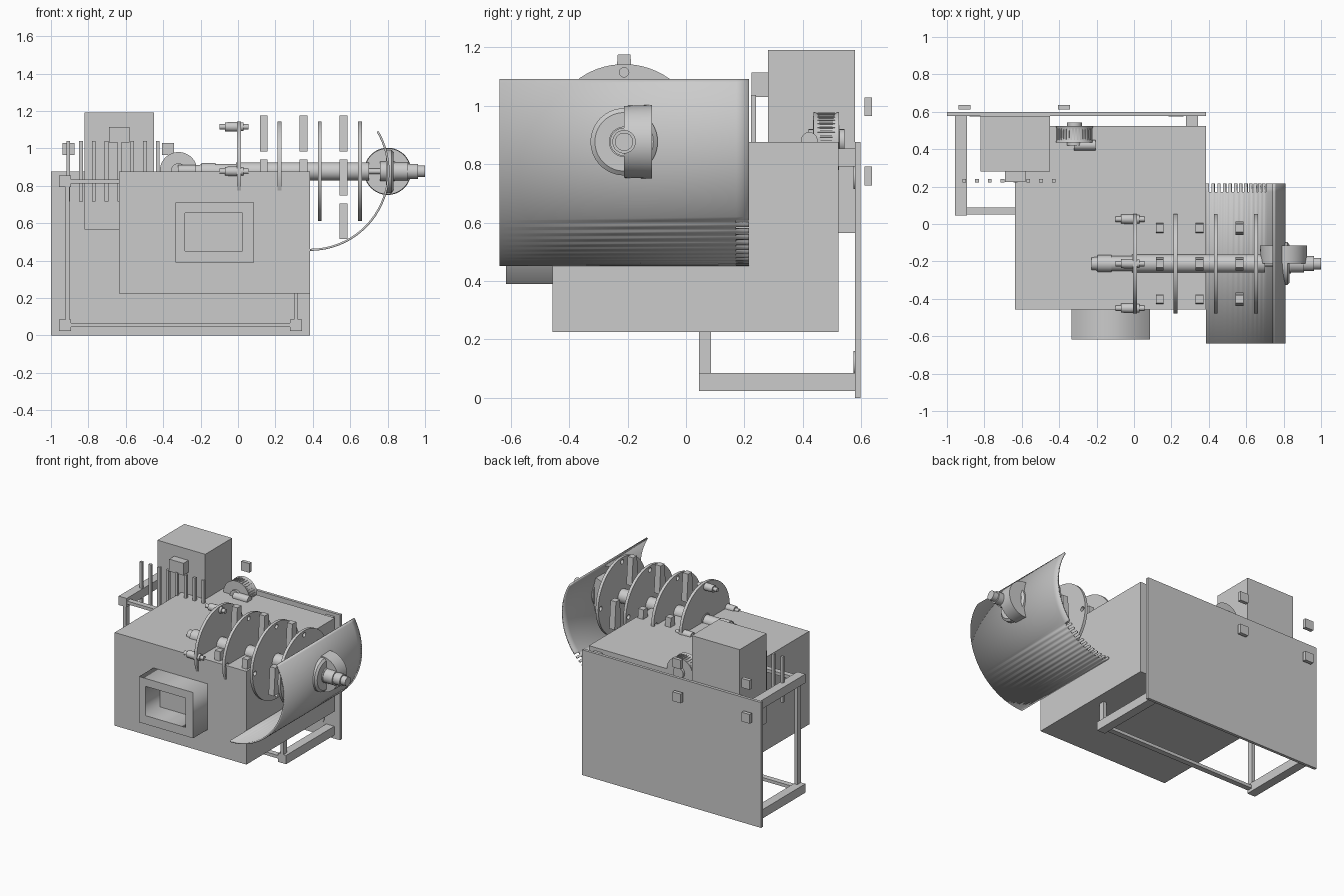
import bpy, bmesh
from math import sin, cos, pi, radians
from mathutils import Matrix

if "Cube" in bpy.data.objects:
    bpy.data.objects.remove(bpy.data.objects["Cube"])


def finish(name, bm, smooth=False):
    bmesh.ops.recalc_face_normals(bm, faces=bm.faces)
    me = bpy.data.meshes.new(name)
    bm.to_mesh(me)
    bm.free()
    ob = bpy.data.objects.new(name, me)
    bpy.context.collection.objects.link(ob)
    if smooth:
        smooth_object(ob)
    return ob


def smooth_object(ob):
    bpy.ops.object.select_all(action='DESELECT')
    ob.select_set(True)
    bpy.context.view_layer.objects.active = ob
    bpy.ops.object.shade_smooth_by_angle(angle=radians(35))


def box(name, x0, x1, y0, y1, z0, z1):
    bm = bmesh.new()
    bmesh.ops.create_cube(bm, size=1)
    for v in bm.verts:
        v.co.x = x1 if v.co.x > 0 else x0
        v.co.y = y1 if v.co.y > 0 else y0
        v.co.z = z1 if v.co.z > 0 else z0
    return finish(name, bm)


def lathe(name, profile, axis, a, b, segs=48):
    """Turned solid: profile of (position along axis, radius); a, b are the other two coordinates."""
    bm = bmesh.new()
    rings = []
    for p, r in profile:
        ring = []
        for i in range(segs):
            u, v = r * cos(2 * pi * i / segs), r * sin(2 * pi * i / segs)
            ring.append(bm.verts.new((p, a + u, b + v) if axis == 'x' else (a + u, p, b + v)))
        rings.append(ring)
    for r0, r1 in zip(rings, rings[1:]):
        for i in range(segs):
            j = (i + 1) % segs
            bm.faces.new((r0[i], r0[j], r1[j], r1[i]))
    bm.faces.new(rings[0])
    bm.faces.new(rings[-1])
    return finish(name, bm, True)


def outline(name, loops, depth, matrix):
    """Flat plate with holes, extruded from 2D loops."""
    cu = bpy.data.curves.new(name, 'CURVE')
    cu.dimensions = '2D'
    cu.fill_mode = 'BOTH'
    cu.extrude = depth / 2
    for pts in loops:
        sp = cu.splines.new('POLY')
        sp.points.add(len(pts) - 1)
        for p, (u, v) in zip(sp.points, pts):
            p.co = (u, v, 0, 1)
        sp.use_cyclic_u = True
    ob = bpy.data.objects.new(name, cu)
    bpy.context.collection.objects.link(ob)
    ob.matrix_world = matrix
    bpy.ops.object.select_all(action='DESELECT')
    ob.select_set(True)
    bpy.context.view_layer.objects.active = ob
    bpy.ops.object.convert(target='MESH')
    return bpy.context.view_layer.objects.active


def circle(u, v, r, n):
    return [(u + r * cos(2 * pi * i / n), v + r * sin(2 * pi * i / n)) for i in range(n)]


def rect(u0, u1, v0, v1):
    return [(u0, v0), (u1, v0), (u1, v1), (u0, v1)]


SY, SZ = -0.212, 0.877  # shaft axis

# Housing, front window frame and back plate
box("main_housing", -0.635, 0.385, -0.457, 0.523, 0.225, 0.877)
outline("window_frame", [rect(-0.335, 0.085, 0.39, 0.71), rect(-0.283, 0.025, 0.45, 0.655)], 0.16,
        Matrix.Translation((0, -0.537, 0)) @ Matrix.Rotation(pi / 2, 4, 'X'))
box("back_plate", -1.0, 0.385, 0.578, 0.598, 0.0, 0.877)
for i, x in enumerate((-0.84, 0.225)):
    for j, z in enumerate((0.12, 0.755)):
        lathe(f"plate_stud_{i}{j}", [(0.574, 0.04), (0.58, 0.04)], 'y', x, z, 32)

# Rear mounting blocks
for i, x in enumerate((-0.907, -0.373)):
    for j, z in enumerate((0.76, 0.997)):
        box(f"rear_block_{i}{j}", x - 0.032, x + 0.032, 0.612, 0.637, z - 0.032, z + 0.032)

# Support frame: beams, posts and cross bars
for i, x in enumerate((-0.925, 0.31)):
    for j, z in enumerate((0.055, 0.823)):
        box(f"frame_beam_{i}{j}", x - 0.031, x + 0.031, 0.045, 0.58, z - 0.031, z + 0.031)
    px = x + (0.014 if i == 0 else 0)
    box(f"frame_post_{i}", px - 0.011, px + 0.011, 0.045, 0.085, 0.086, 0.792)
for j, z in enumerate((0.055, 0.823)):
    box(f"frame_crossbar_{j}", -0.9, 0.285, 0.05, 0.088, z - 0.011, z + 0.011)

# Control cabinet and row of pins
box("cabinet", -0.82, -0.45, 0.28, 0.578, 0.565, 1.192)
box("cabinet_switch", -0.69, -0.58, 0.225, 0.281, 1.03, 1.115)
for i in range(8):
    x = -0.908 + i * 0.0685
    box(f"pin_{i}", x - 0.01, x + 0.01, 0.222, 0.24, 0.717, 1.038)

# Worm wheel and worm on the housing
lathe("worm_wheel", [(0.42, 0.04), (0.435, 0.04), (0.436, 0.1), (0.46, 0.092), (0.5, 0.092),
                     (0.524, 0.1), (0.525, 0.04), (0.543, 0.04)], 'y', -0.318, 0.88, 64)
for i in range(36):
    t = 2 * pi * i / 36
    bm = bmesh.new()
    bmesh.ops.create_cube(bm, size=1, matrix=Matrix.Translation((-0.318, 0.48, 0.88))
                          @ Matrix.Rotation(t, 4, 'Y') @ Matrix.Translation((0, 0, 0.092))
                          @ Matrix.Diagonal((0.007, 0.06, 0.01, 1)))
    finish(f"wheel_tooth_{i}", bm)
lathe("worm", [(-0.32, 0.028), (-0.205, 0.028)], 'x', 0.422, 0.882, 32)

# Main shaft, coupling rod and stepped end
lathe("main_shaft", [(-0.228, 0.033), (-0.195, 0.036), (-0.195, 0.045), (-0.12, 0.045), (-0.12, 0.04),
                     (-0.01, 0.04), (-0.01, 0.048), (0.70, 0.048)], 'x', SY, SZ)
lathe("coupling_rod", [(0.68, 0.014), (0.78, 0.014)], 'x', SY, SZ, 24)
lathe("shaft_end", [(0.76, 0.052), (0.84, 0.052), (0.84, 0.048), (0.91, 0.048), (0.91, 0.04),
                    (0.963, 0.04), (0.963, 0.031), (1.0, 0.031)], 'x', SY, SZ)
lathe("shaft_flange", [(0.79, 0.115), (0.82, 0.115), (0.832, 0.1)], 'x', SY, SZ, 64)
lathe("end_wheel", [(-0.212, 0.123), (-0.116, 0.126)], 'y', 0.80, SZ, 64)

# Rotor discs with rim holes
for i, x in enumerate((0.005, 0.222, 0.437, 0.652)):
    loops = [circle(0, 0, 0.266, 72)]
    loops += [circle(0.238 * cos(k * pi / 2), 0.238 * sin(k * pi / 2), 0.016, 20) for k in range(4)]
    ob = outline(f"rotor_disc_{i}", loops, 0.02,
                 Matrix.Translation((x, SY, SZ)) @ Matrix.Rotation(pi / 2, 4, 'Y'))
    smooth_object(ob)

# Stepped rods at the first disc
for k in range(4):
    y, z = SY + 0.238 * cos(k * pi / 2), SZ + 0.238 * sin(k * pi / 2)
    lathe(f"rim_rod_{k}", [(-0.098, 0.014), (-0.07, 0.014), (-0.07, 0.024), (-0.02, 0.026),
                           (0.03, 0.022), (0.03, 0.014), (0.055, 0.014)], 'x', y, z, 24)

# Tapered hammers between the discs
for i, x in enumerate((0.138, 0.35, 0.564)):
    for k, (dy, dz) in enumerate(((0, 0.235), (0.19, 0), (-0.19, 0), (0, -0.235))):
        ob = box(f"hammer_{i}{k}", x - 0.021, x + 0.021, SY + dy - 0.036, SY + dy + 0.036,
                 0.845 + dz - 0.096, 0.845 + dz + 0.096)
        for v in ob.data.vertices:
            if v.co.z > 0.845 + dz:
                v.co.y = SY + dy + (v.co.y - SY - dy) * 0.6

# Curved guard sheet with a comb of notches along its back edge
bm = bmesh.new()
N = 57
rows = []
for i in range(N + 1):
    t = radians(-90 + 120.5 * i / N)
    rows.append([bm.verts.new((0.385 + 0.425 * cos(t), y, SZ + 0.425 * sin(t)))
                 for y in (-0.638, 0.172, 0.216)])
for i in range(N):
    a, b = rows[i], rows[i + 1]
    bm.faces.new((a[0], a[1], b[1], b[0]))
    if not (i < 24 and i % 2 == 1):
        bm.faces.new((a[1], a[2], b[2], b[1]))
loose = [v for v in bm.verts if not v.link_faces]
bmesh.ops.delete(bm, geom=loose, context='VERTS')
for f in bm.faces:
    c = f.calc_center_median()
    if f.normal.x * (c.x - 0.385) + f.normal.z * (c.z - SZ) < 0:
        f.normal_flip()
guard = finish("curved_guard", bm)
mod = guard.modifiers.new("thickness", 'SOLIDIFY')
mod.thickness = 0.011
# Keep the given radius as the outer face
bm = bmesh.new()
bm.from_mesh(guard.data)
bm.normal_update()
bm.faces.ensure_lookup_table()
c = bm.faces[0].calc_center_median()
n = bm.faces[0].normal
mod.offset = -1 if n.x * (c.x - 0.385) + n.z * (c.z - SZ) > 0 else 1
bm.free()
smooth_object(guard)
